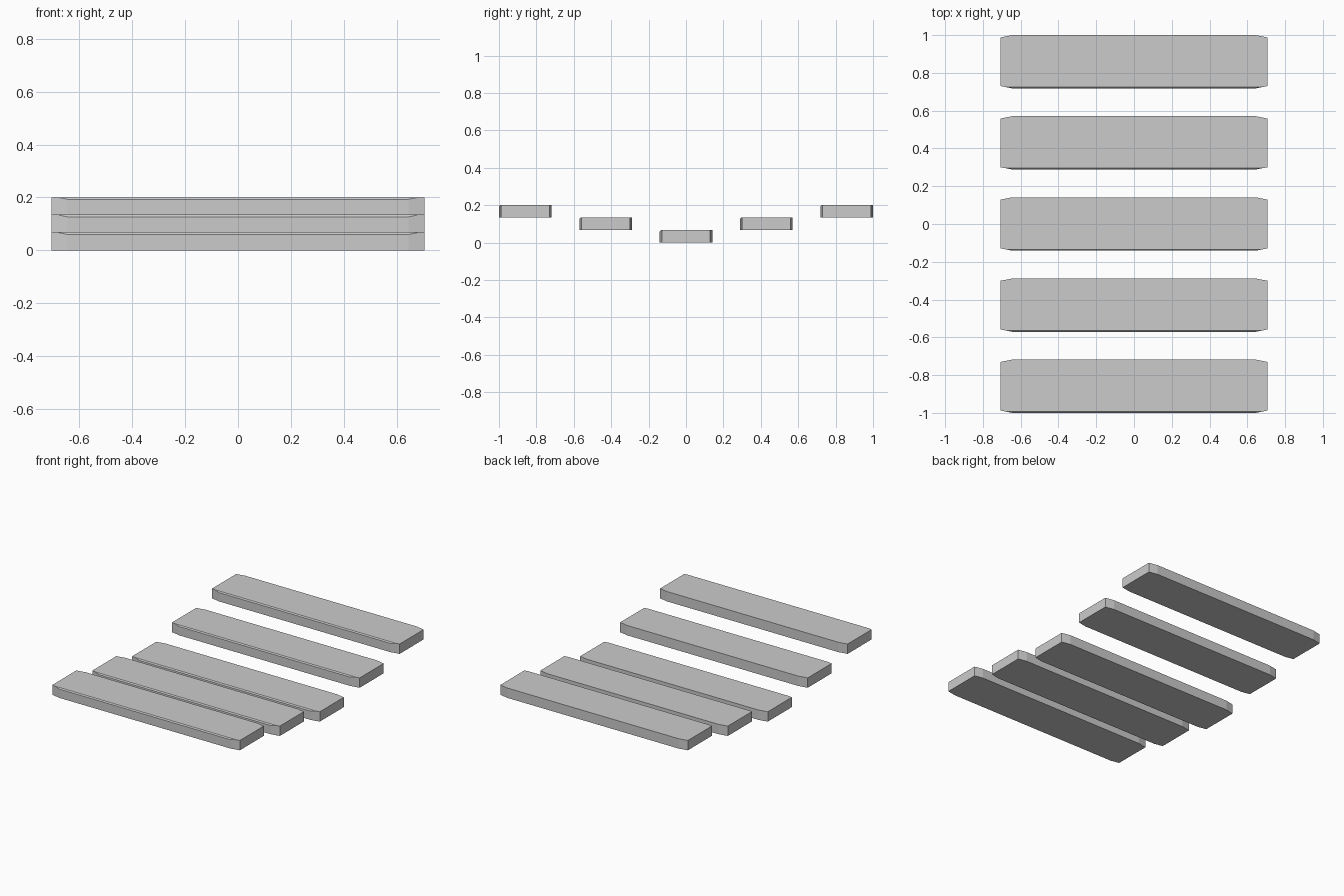
import bpy, bmesh

if "Cube" in bpy.data.objects:
    bpy.data.objects.remove(bpy.data.objects["Cube"])

L, E = 0.706, 0.645      # half length, start of the end taper
W, N = 0.141, 0.129      # half width in the middle and at the ends
T = 0.067                # thickness


def plank(name, y, z):
    # tapered outline, front long edge slightly eased on top
    outline = [(-L, -N), (-E, -W), (E, -W), (L, -N),
               (L, N), (E, W), (-E, W), (-L, N)]
    bm = bmesh.new()
    face = bm.faces.new([bm.verts.new((px, py, 0)) for px, py in outline])
    up = bmesh.ops.extrude_face_region(bm, geom=[face])["geom"]
    for v in up:
        if isinstance(v, bmesh.types.BMVert):
            v.co.z = T
    edge = [e for e in bm.edges
            if all(v.co.z > T / 2 and v.co.y < -W + 0.001 for v in e.verts)]
    bmesh.ops.bevel(bm, geom=edge, offset=0.007, segments=1, affect='EDGES')
    bmesh.ops.recalc_face_normals(bm, faces=bm.faces)
    me = bpy.data.meshes.new(name)
    bm.to_mesh(me)
    bm.free()
    ob = bpy.data.objects.new(name, me)
    ob.location = (0, y, z)
    bpy.context.collection.objects.link(ob)


# five planks rising outward from the middle
for i in range(-2, 3):
    plank(f"plank_{i + 3}", i * 0.4295, abs(i) * 0.0665)
